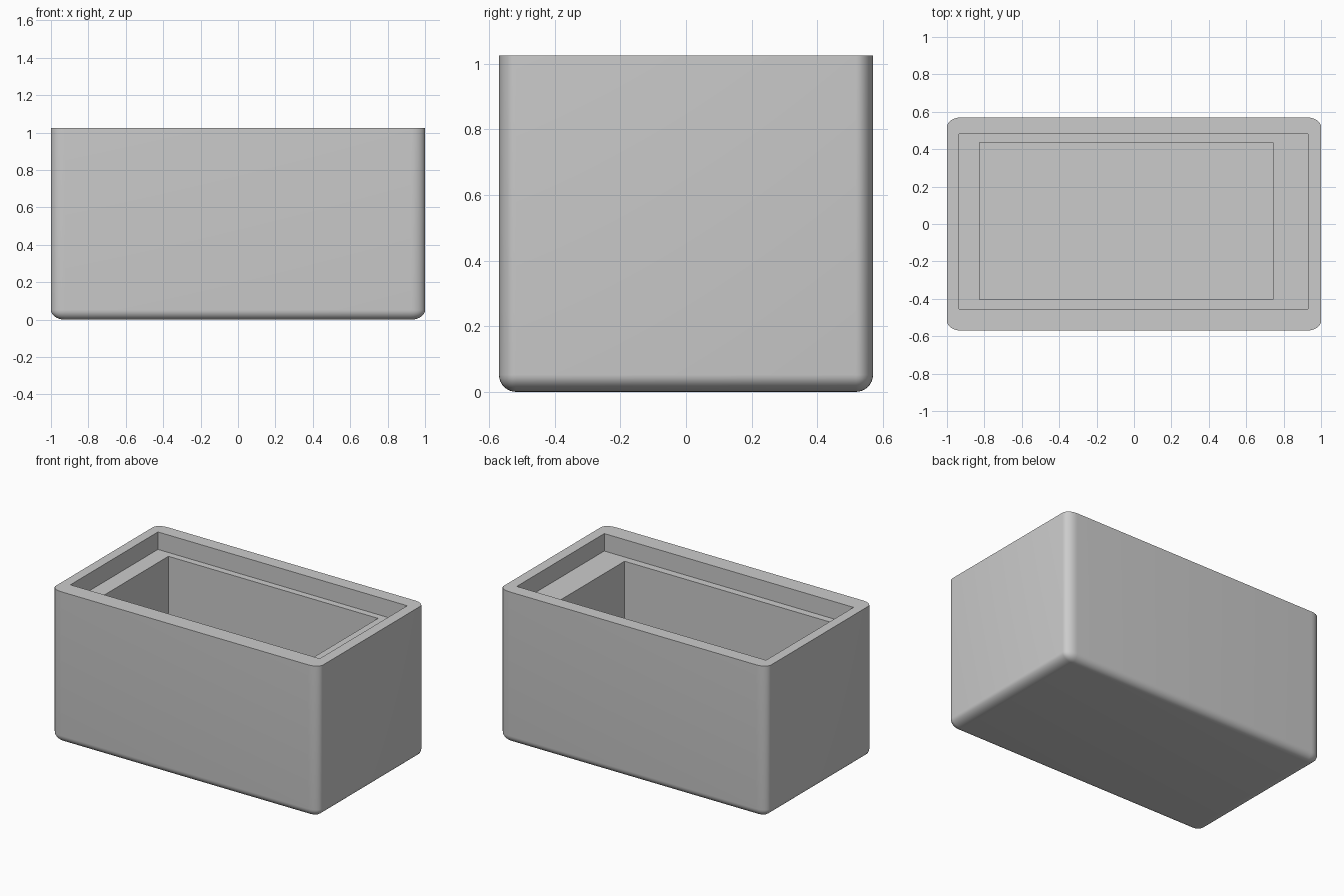
import bpy
import bmesh
from math import radians
from mathutils import Vector

default = bpy.data.objects.get("Cube")
if default:
    bpy.data.objects.remove(default, do_unlink=True)

HEIGHT = 1.025
HALF_DEPTH = 0.57
ROUND = 0.052      # corner radius in depth and height
STRETCH = 1.45     # corners are stretched along the width
LEDGE_Z = 0.907
FLOOR_Z = 0.10

grey = bpy.data.materials.new("light_grey")
grey.use_nodes = True
colour = (0.6, 0.6, 0.6, 1)
grey.diffuse_color = colour
grey.node_tree.nodes["Principled BSDF"].inputs["Base Color"].default_value = colour


def box(name, low, high, radius=0.0, stretch=1.0):
    """Box between two corners, with optional rounding below and at the sides."""
    low, high = Vector(low), Vector(high)
    bm = bmesh.new()
    bmesh.ops.create_cube(bm, size=1)
    size, middle = high - low, (low + high) / 2
    for v in bm.verts:
        v.co = Vector(a * b for a, b in zip(v.co, size)) + middle
        v.co.x /= stretch
    if radius:
        edges = [e for e in bm.edges
                 if any(v.co.z < high.z - radius for v in e.verts)]
        bmesh.ops.bevel(bm, geom=edges, offset=radius, segments=8,
                        profile=0.5, affect='EDGES', clamp_overlap=True)
    for v in bm.verts:
        v.co.x *= stretch
    bmesh.ops.recalc_face_normals(bm, faces=bm.faces)
    mesh = bpy.data.meshes.new(name)
    bm.to_mesh(mesh)
    bm.free()
    mesh.materials.append(grey)
    obj = bpy.data.objects.new(name, mesh)
    bpy.context.collection.objects.link(obj)
    return obj


# Outer shell
shell = box("open_box", (-1, -HALF_DEPTH, 0), (1, HALF_DEPTH, HEIGHT), ROUND, STRETCH)
bpy.context.view_layer.objects.active = shell
shell.select_set(True)

# Shallow lid recess, then the deep, slightly off-centre compartment
cutters = [
    box("lid_recess", (-0.935, -0.455, LEDGE_Z), (0.93, 0.48, HEIGHT + 0.2)),
    box("compartment", (-0.825, -0.405, FLOOR_Z), (0.743, 0.435, HEIGHT + 0.1)),
]
for cutter in cutters:
    cutter.hide_render = True
    cut = shell.modifiers.new(cutter.name, 'BOOLEAN')
    cut.operation = 'DIFFERENCE'
    cut.solver = 'EXACT'
    cut.object = cutter
    bpy.ops.object.modifier_apply(modifier=cut.name)
    bpy.data.objects.remove(cutter, do_unlink=True)

bpy.ops.object.shade_smooth_by_angle(angle=radians(30))
